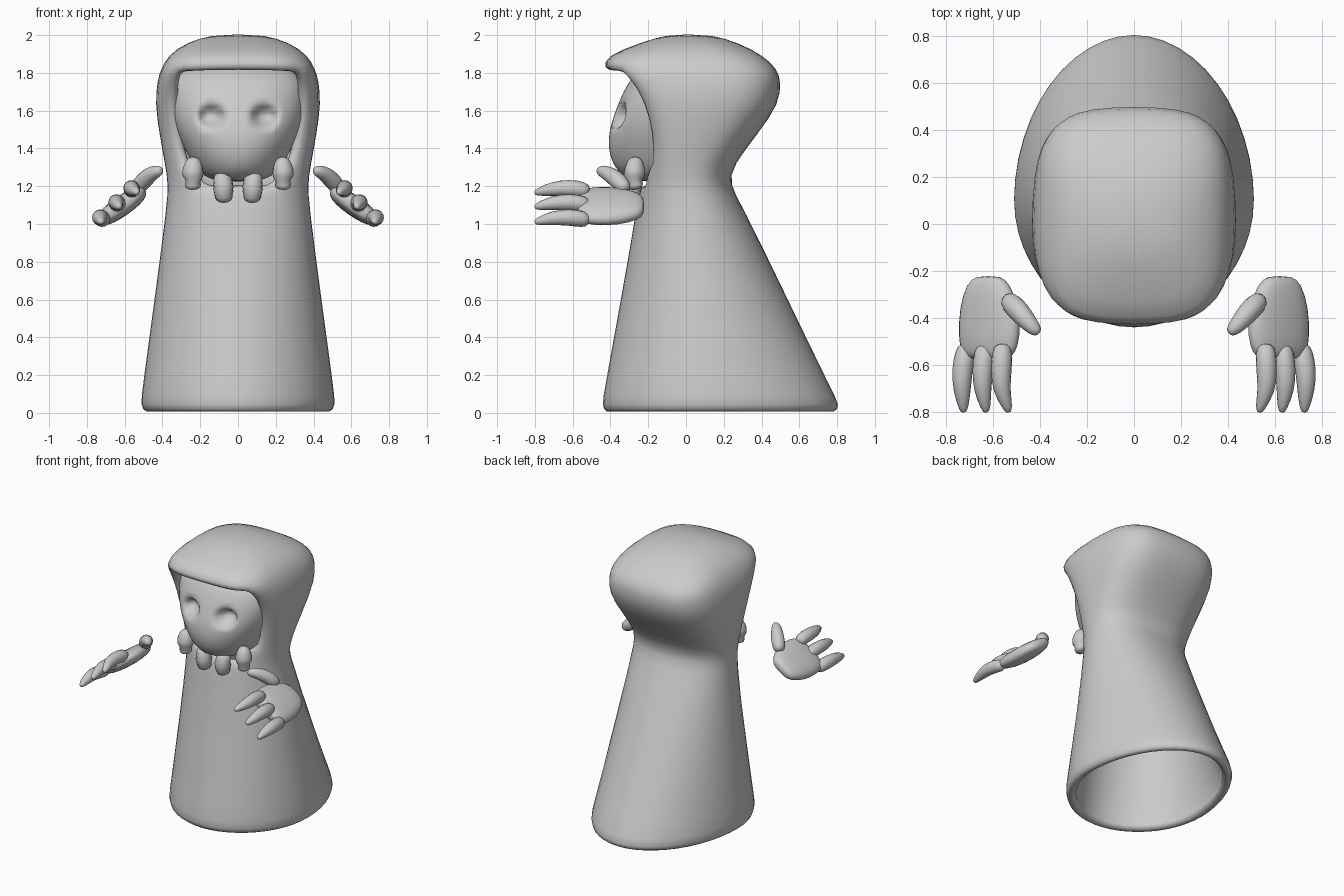
import bpy, bmesh, math
from mathutils import Vector

if "Cube" in bpy.data.objects:
    bpy.data.objects.remove(bpy.data.objects["Cube"])


def loft(name, rings, bottom=True, skip=None, levels=1, thickness=0, mirror=False):
    """Skin a stack of equal-length vertex rings; skip(row, col) leaves holes."""
    bm = bmesh.new()
    rows = [[bm.verts.new(p) for p in r] for r in rings]
    n = len(rows[0])
    for i in range(len(rows) - 1):
        for j in range(n):
            if skip and skip(i, j):
                continue
            k = (j + 1) % n
            bm.faces.new((rows[i][j], rows[i][k], rows[i + 1][k], rows[i + 1][j]))
    bm.faces.new(rows[-1])
    if bottom:
        bm.faces.new(rows[0][::-1])
        bmesh.ops.recalc_face_normals(bm, faces=bm.faces)
    loose = [v for v in bm.verts if not v.link_faces]
    bmesh.ops.delete(bm, geom=loose, context='VERTS')
    for f in bm.faces:
        f.smooth = True
    me = bpy.data.meshes.new(name)
    bm.to_mesh(me)
    bm.free()
    ob = bpy.data.objects.new(name, me)
    bpy.context.collection.objects.link(ob)
    if thickness:
        m = ob.modifiers.new("thickness", 'SOLIDIFY')
        m.thickness, m.offset = thickness, -1
    if mirror:
        ob.modifiers.new("mirror", 'MIRROR')
    m = ob.modifiers.new("smooth", 'SUBSURF')
    m.levels = m.render_levels = levels
    return ob


def spow(v, e):
    return math.copysign(abs(v) ** e, v)


def egg(z, w, front, back, c, n, count=24):
    """Horizontal ring with different front and back depth; starts at the front."""
    pts = []
    for j in range(count):
        t = math.tau * j / count
        s, k = spow(math.sin(t), 2 / n), spow(math.cos(t), 2 / n)
        pts.append(Vector((w * s, c + (front - c) * k if k > 0 else c - (back - c) * k, z)))
    return pts


def tube(name, path, fat=1.0, count=8, levels=1):
    """Round mirrored limb along (x, y, z, radius) points."""
    ps = [Vector(p[:3]) for p in path]
    rings = []
    for i, p in enumerate(path):
        d = ps[min(i + 1, len(ps) - 1)] - ps[max(i - 1, 0)]
        q = d.to_track_quat('Z', 'Y')
        rings.append([ps[i] + q @ Vector((math.cos(math.tau * j / count),
                                          math.sin(math.tau * j / count), 0)) * p[3] * fat
                      for j in range(count)])
    return loft(name, rings, levels=levels, mirror=True)


# Hooded robe: hollow, open below, face opening left out of the front columns
robe = [
    (-.005, .495, -.43, .795, .1, 1.95), (.04, .522, -.452, .825, .1, 1.95),
    (.12, .513, -.438, .778, .1, 1.95), (.65, .44, -.34, .52, .06, 2),
    (1.1, .38, -.26, .30, .02, 2.2), (1.21, .373, -.25, .23, 0, 2.3),
    (1.31, .388, -.24, .25, 0, 2.5), (1.48, .42, -.24, .385, 0, 2.8),
    (1.64, .442, -.285, .50, 0, 3.1), (1.76, .43, -.375, .505, 0, 3.3),
    (1.82, .41, -.44, .485, 0, 3.4), (1.89, .375, -.43, .415, 0, 3.2),
    (1.96, .28, -.24, .28, 0, 2.5), (2.005, .13, -.10, .13, 0, 2),
]
HALF = {5: 2, 6: 3, 7: 3, 8: 3, 9: 3}   # half-width of the opening, in columns
loft("hooded_robe", [egg(*r) for r in robe], bottom=False, thickness=.065,
     skip=lambda i, j: min(j, 23 - j) < HALF.get(i, 0))

# Face with two eye hollows pressed into the dense mesh
face = [
    (1.225, .10, -.27, -.02, -.15, 2), (1.25, .18, -.33, .02, -.12, 2),
    (1.31, .24, -.39, .06, -.1, 2), (1.42, .295, -.418, .1, -.1, 2.1),
    (1.53, .345, -.40, .15, -.1, 2.2), (1.65, .365, -.355, .15, -.1, 2.2),
    (1.76, .35, -.305, .12, -.1, 2.2), (1.83, .28, -.22, .08, -.08, 2),
    (1.86, .12, -.12, 0, -.06, 2),
]
head = loft("face", [egg(*r, 32) for r in face], levels=2)
bpy.context.view_layer.objects.active = head
bpy.ops.object.modifier_apply(modifier="smooth")
for v in head.data.vertices:
    if v.co.y < -.15:
        d = ((abs(v.co.x) - .14) / .065) ** 2 + ((v.co.z - 1.57) / .05) ** 2
        v.co.y += .085 * math.exp(-d * d)

# Necklace teeth hanging below the chin
tube("inner_tooth", [(.08, -.27, 1.275, .02), (.08, -.285, 1.24, .045),
                     (.077, -.29, 1.19, .055), (.075, -.285, 1.14, .042),
                     (.075, -.28, 1.11, .015)], 1.6)
tube("outer_tooth", [(.235, -.265, 1.36, .015), (.237, -.27, 1.31, .04),
                     (.24, -.275, 1.25, .055), (.238, -.27, 1.205, .042),
                     (.237, -.265, 1.18, .015)], 1.6)

# Palm: flattened sections along y, sloping down to the outside
a = math.radians(-35)
palm = []
for y, w, h, cx in [(-.22, .06, .025, .62), (-.25, .11, .045, .62), (-.36, .155, .056, .615),
                    (-.48, .16, .056, .615), (-.55, .14, .044, .62), (-.575, .11, .025, .62)]:
    ring = []
    for j in range(12):
        t = math.tau * j / 12
        u, v = w * spow(math.cos(t), .8), h * spow(math.sin(t), .8)
        ring.append(Vector((cx + u * math.cos(a) - v * math.sin(a), y,
                            1.095 + u * math.sin(a) + v * math.cos(a))))
    palm.append(ring)
loft("palm", palm, mirror=True)

# Three curved fingers and a thumb
for name, x0, x1, x2, z in [("inner_finger", .56, .565, .535, 1.165),
                            ("middle_finger", .635, .645, .63, 1.09),
                            ("outer_finger", .715, .732, .725, 1.01)]:
    tube(name, [(x0, -.51, z + .005, .025), (x0, -.54, z + .015, .044),
                (x1, -.62, z + .027, .044), (x1, -.71, z + .022, .037),
                (x2, -.785, z + .003, .02), (x2, -.803, z, .01)], 1.12)
tube("thumb", [(.545, -.31, 1.175, .025), (.525, -.335, 1.20, .042),
               (.485, -.375, 1.245, .042), (.445, -.425, 1.275, .034),
               (.415, -.455, 1.282, .025), (.403, -.465, 1.285, .012)], 1.2)
